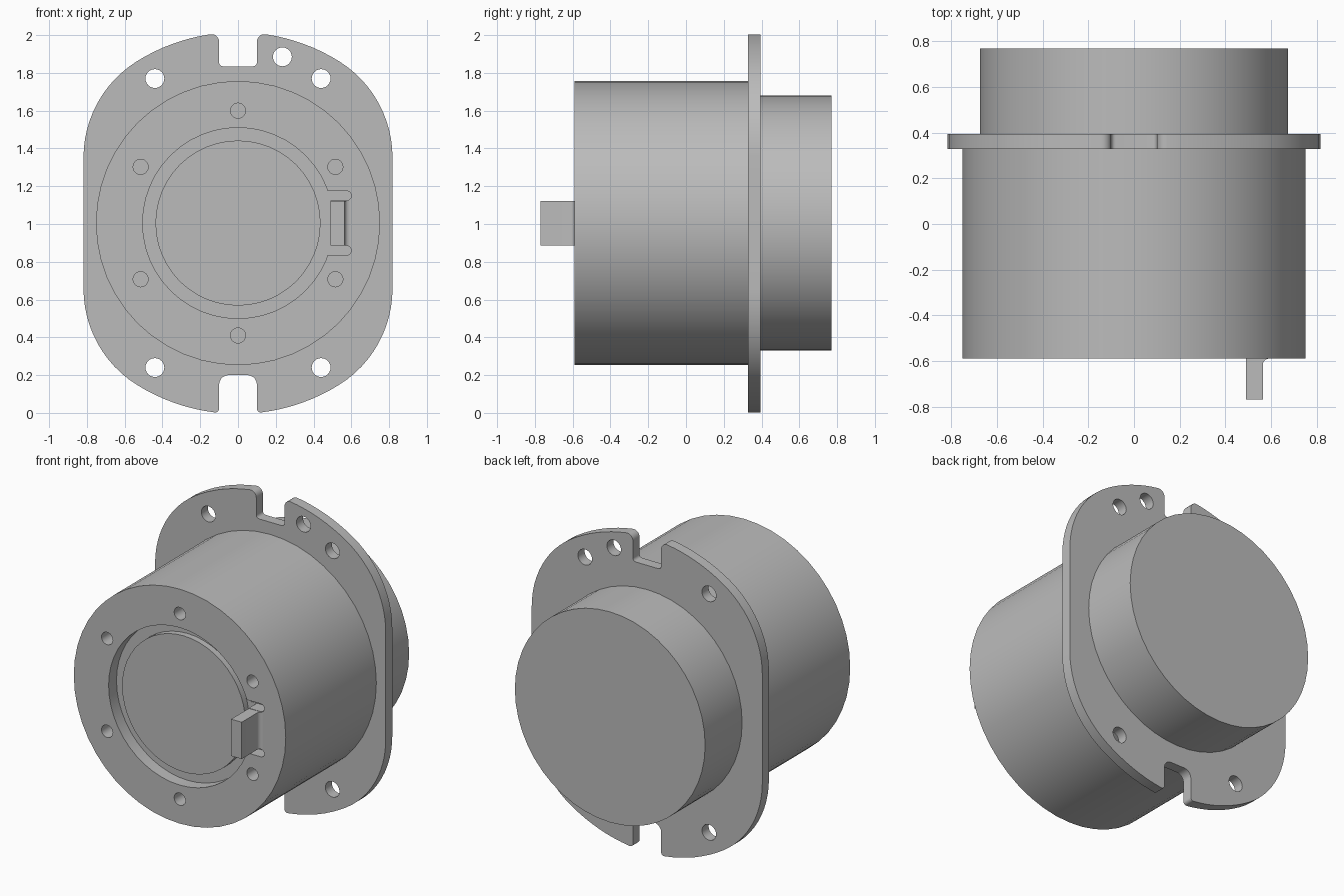
import bpy, bmesh
from math import radians, degrees, atan2, sqrt, cos, sin, pi
from mathutils import Matrix, Vector

if "Cube" in bpy.data.objects:
    bpy.data.objects.remove(bpy.data.objects["Cube"])

CZ = 1.005  # height of the main axis

grey = bpy.data.materials.new("plain_grey")
grey.use_nodes = True
colour = (0.5, 0.5, 0.5, 1)
grey.diffuse_color = colour
grey.node_tree.nodes["Principled BSDF"].inputs["Base Color"].default_value = colour


def arc(cx, cz, r, a0, a1, n):
    steps = [radians(a0 + (a1 - a0) * i / n) for i in range(n + 1)]
    return [(cx + r * cos(a), cz + r * sin(a)) for a in steps]


def add_prism(bm, outline, y0, y1):
    """Extrude an outline (x, height from axis) along y."""
    face = bm.faces.new([bm.verts.new((x, y0, CZ + z)) for x, z in outline])
    new = bmesh.ops.extrude_face_region(bm, geom=[face])["geom"]
    verts = [v for v in new if isinstance(v, bmesh.types.BMVert)]
    bmesh.ops.translate(bm, verts=verts, vec=(0, y1 - y0, 0))


def finish(name, bm):
    bmesh.ops.remove_doubles(bm, verts=bm.verts, dist=1e-5)
    bmesh.ops.recalc_face_normals(bm, faces=bm.faces)
    mesh = bpy.data.meshes.new(name)
    bm.to_mesh(mesh)
    bm.free()
    mesh.materials.append(grey)
    obj = bpy.data.objects.new(name, mesh)
    bpy.context.collection.objects.link(obj)
    return obj


def select(obj):
    bpy.ops.object.select_all(action="DESELECT")
    obj.select_set(True)
    bpy.context.view_layer.objects.active = obj


def cut(obj, cutter):
    select(obj)
    mod = obj.modifiers.new("cut", "BOOLEAN")
    mod.operation = "DIFFERENCE"
    mod.solver = "EXACT"
    mod.object = cutter
    bpy.ops.object.modifier_apply(modifier=mod.name)
    bpy.data.objects.remove(cutter)


def smooth(obj):
    select(obj)
    bpy.ops.object.shade_smooth_by_angle(angle=radians(30))


def lathe(name, profile, sides=48):
    """Turn a (radius, y) profile around the main axis."""
    bm = bmesh.new()
    verts = [bm.verts.new((r, y, CZ)) for r, y in profile]
    edges = [bm.edges.new(pair) for pair in zip(verts, verts[1:])]
    bmesh.ops.spin(bm, geom=verts + edges, cent=(0, 0, CZ), axis=(0, 1, 0),
                   angle=2 * pi, steps=sides)
    return finish(name, bm)


# Front housing: groove around a slightly sunken disc
housing = lathe("front_housing", [
    (0, -0.55), (0.437, -0.55), (0.437, -0.51), (0.505, -0.51),
    (0.505, -0.59), (0.752, -0.59), (0.752, 0.34), (0, 0.34)])

# Screw holes and the two relief slots beside the tab
bm = bmesh.new()
for k in range(6):
    a = radians(30 + 60 * k)
    add_prism(bm, arc(0.595 * cos(a), 0.595 * sin(a), 0.04, 0, 345, 23), -0.7, -0.45)
for side in (1, -1):
    mid = side * 0.145
    slot = [(0.45, mid + 0.025), (0.45, mid - 0.025)] + arc(0.575, mid, 0.025, -90, 90, 8)
    add_prism(bm, slot, -0.7, -0.508)
cut(housing, finish("housing_cutter", bm))
smooth(housing)

# Rear cylinder
smooth(lathe("rear_cylinder", [(0, 0.38), (0.675, 0.38), (0.675, 0.77), (0, 0.77)]))


# Mounting plate: rounded outline with a notch at the top and the bottom
R, HALF, CORNER, NOTCH = 1.01, 0.818, 0.6, 0.1


def quarter(floor, outer, inner):
    cx = HALF - CORNER
    cz = sqrt((R - CORNER) ** 2 - cx ** 2)
    split = degrees(atan2(cz, cx))
    tx = NOTCH + outer
    tz = sqrt((R - outer) ** 2 - tx ** 2)
    tip = degrees(atan2(tz, tx))
    return (arc(cx, cz, CORNER, 0, split, 12) + arc(0, 0, R, split, tip, 8)[1:]
            + arc(tx, tz, outer, tip, 180, 6)[1:]
            + arc(NOTCH - inner, floor + inner, inner, 0, -90, 5))


top = quarter(0.83, 0.04, 0.02)
bottom = [(x, -z) for x, z in quarter(0.805, 0.02, 0.05)]
right = bottom[::-1] + top
bm = bmesh.new()
add_prism(bm, right + [(-x, z) for x, z in reversed(right)], 0.328, 0.395)
plate = finish("mounting_plate", bm)

bm = bmesh.new()
for x, z in [(0.44, 0.765), (-0.44, 0.765), (0.44, -0.765), (-0.44, -0.765), (0.235, 0.88)]:
    add_prism(bm, arc(x, z, 0.05, 0, 345, 23), 0.2, 0.5)
cut(plate, finish("plate_cutter", bm))
smooth(plate)

# Tab on the front face, with a small fillet at its root
bm = bmesh.new()
side_profile = [(0.49, -0.5), (0.49, -0.77), (0.565, -0.77)]
side_profile += arc(0.59, -0.615, 0.025, 180, 90, 5) + [(0.59, -0.5)]
face = bm.faces.new([bm.verts.new((x, y, CZ - 0.118)) for x, y in side_profile])
new = bmesh.ops.extrude_face_region(bm, geom=[face])["geom"]
bmesh.ops.translate(bm, vec=(0, 0, 0.236),
                    verts=[v for v in new if isinstance(v, bmesh.types.BMVert)])
smooth(finish("front_tab", bm))
